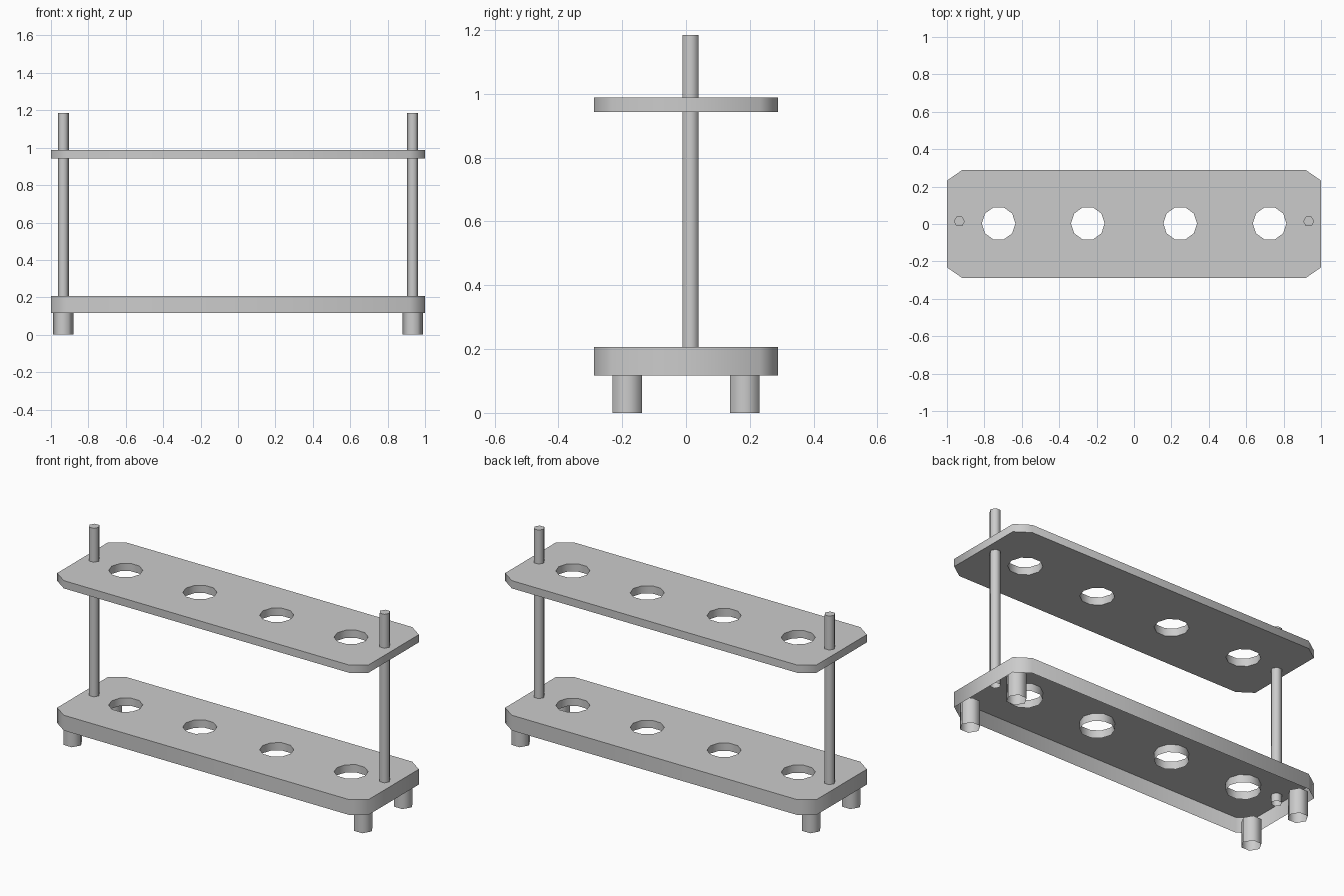
import bpy, bmesh, math

if "Cube" in bpy.data.objects:
    bpy.data.objects.remove(bpy.data.objects["Cube"])


def ngon(cx, cy, r, sides):
    return [(cx + r * math.cos(2 * math.pi * i / sides),
             cy + r * math.sin(2 * math.pi * i / sides)) for i in range(sides)]


def prism(name, loops, z0, z1, closed=True, hole_z0=None):
    """Top face with walls dropped from the outline (first loop) and from the
    holes (other loops). closed adds a bottom face at z0."""
    bm = bmesh.new()
    top_edges, low_edges = [], []
    for k, loop in enumerate(loops):
        zb = hole_z0 if k and hole_z0 is not None else z0
        top = [bm.verts.new((x, y, z1)) for x, y in loop]
        low = [bm.verts.new((x, y, zb)) for x, y in loop]
        for i in range(len(loop)):
            bm.faces.new((low[i - 1], low[i], top[i], top[i - 1]))
            top_edges.append(bm.edges.get((top[i - 1], top[i])))
            low_edges.append(bm.edges.get((low[i - 1], low[i])))
    bmesh.ops.triangle_fill(bm, edges=top_edges, use_beauty=True,
                            use_dissolve=False, normal=(0, 0, 1))
    if closed:
        bmesh.ops.triangle_fill(bm, edges=low_edges, use_beauty=True,
                                use_dissolve=False, normal=(0, 0, -1))
    bmesh.ops.recalc_face_normals(bm, faces=bm.faces[:])
    # An open shell must still face upward on top
    if any(f.normal.z < -0.9 and f.calc_center_median().z > z1 - 1e-4 for f in bm.faces):
        bmesh.ops.reverse_faces(bm, faces=bm.faces[:])
    mesh = bpy.data.meshes.new(name)
    bm.to_mesh(mesh)
    bm.free()
    obj = bpy.data.objects.new(name, mesh)
    bpy.context.collection.objects.link(obj)
    bpy.ops.object.select_all(action='DESELECT')
    obj.select_set(True)
    bpy.context.view_layer.objects.active = obj
    bpy.ops.object.shade_smooth_by_angle(angle=math.radians(65))
    return obj


# Shelf outline with clipped corners, and four round holes
outline = [(1, -0.232), (1, 0.232), (0.918, 0.289), (-0.918, 0.289),
           (-1, 0.232), (-1, -0.232), (-0.918, -0.289), (0.918, -0.289)]
holes = [ngon(x, 0.003, 0.09, 10) for x in (-0.724, -0.247, 0.247, 0.725)]

# Lower shelf is a hollow tray turned upside down, with short hole collars
prism("lower_shelf", [outline] + holes, 0.117, 0.206, closed=False, hole_z0=0.161)
prism("upper_shelf", [outline] + holes, 0.943, 0.988)

for side, sx in (("left", -1), ("right", 1)):
    # Hexagonal post passing through both shelf tops
    prism(side + "_post", [ngon(sx * 0.934, 0.014, 0.0295, 6)], 0.16, 1.185, closed=False)
    # Hexagonal feet, open underneath
    for end, sy in (("front", -1), ("back", 1)):
        prism(f"{end}_{side}_foot", [ngon(sx * 0.934, sy * 0.184, 0.054, 6)],
              0, 0.145, closed=False)
